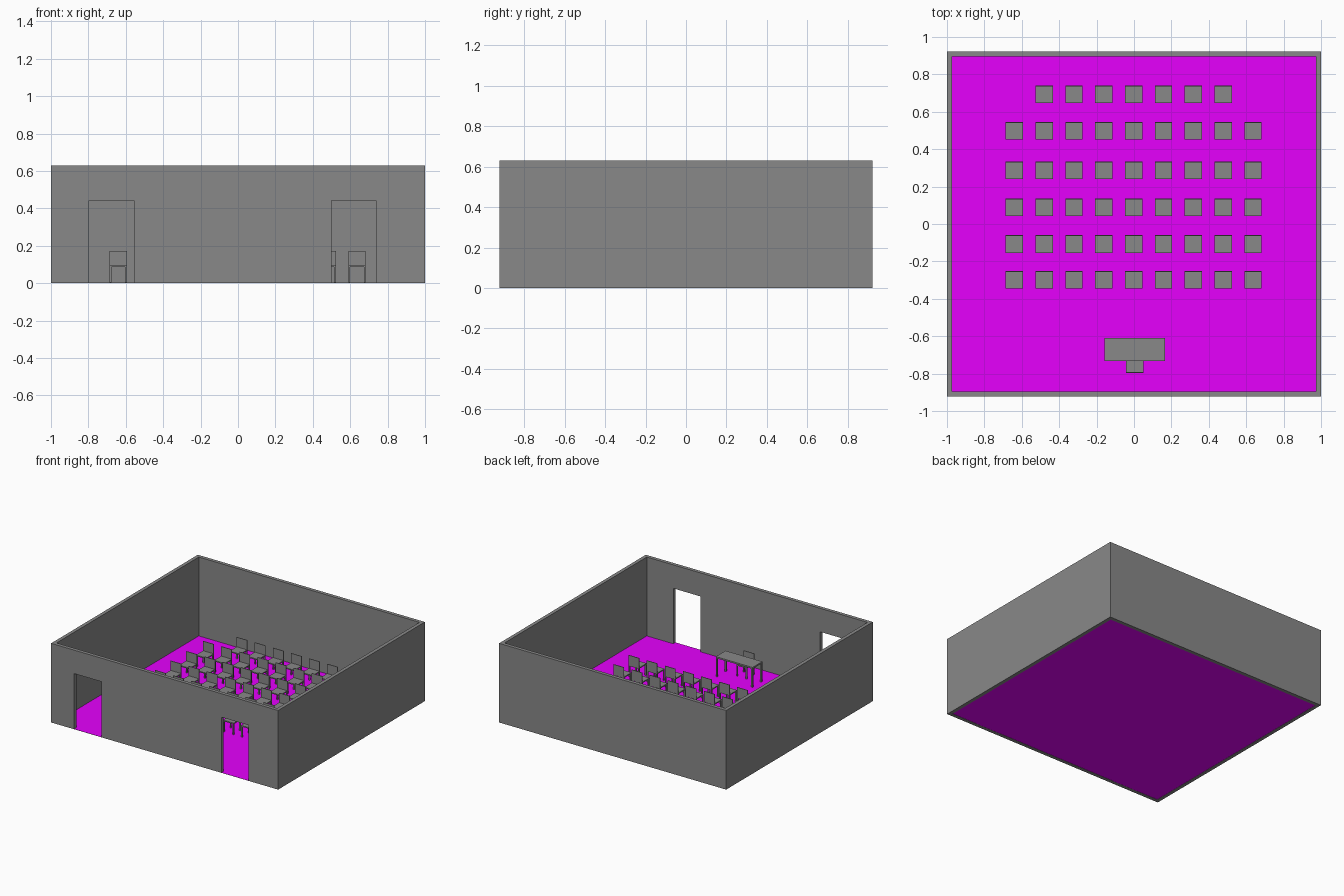
import bpy, bmesh, math
from mathutils import Matrix, Vector

if "Cube" in bpy.data.objects:
    bpy.data.objects.remove(bpy.data.objects["Cube"])


def material(name, rgb):
    mat = bpy.data.materials.new(name)
    mat.diffuse_color = (*rgb, 1)
    mat.use_nodes = True
    mat.node_tree.nodes["Principled BSDF"].inputs["Base Color"].default_value = mat.diffuse_color
    return mat


GREY = material("dark_grey", (0.25, 0.25, 0.25))
MAGENTA = material("floor_magenta", (0.79, 0.0, 0.98))


def add_box(bm, lo, hi):
    """Add an axis-aligned box between two corners."""
    lo, hi = Vector(lo), Vector(hi)
    m = Matrix.Translation((lo + hi) / 2) @ Matrix.Diagonal((*(hi - lo), 1))
    bmesh.ops.create_cube(bm, size=1, matrix=m)


def make_mesh(name, boxes):
    bm = bmesh.new()
    for lo, hi in boxes:
        add_box(bm, lo, hi)
    me = bpy.data.meshes.new(name)
    bm.to_mesh(me)
    bm.free()
    me.materials.append(GREY)
    return me


def place(name, me, loc=(0, 0, 0), rot=0):
    ob = bpy.data.objects.new(name, me)
    ob.location = loc
    ob.rotation_euler.z = rot
    bpy.context.collection.objects.link(ob)
    return ob


def legs(w, d, h, t):
    """Four square legs in the corners of a w x d footprint."""
    out = []
    for sx in (-1, 1):
        for sy in (-1, 1):
            cx, cy = sx * (w - t) / 2, sy * (d - t) / 2
            out.append(((cx - t / 2, cy - t / 2, FLOOR + 0.001), (cx + t / 2, cy + t / 2, h)))
    return out


HX, HY, H, T = 1.0, 0.923, 0.63, 0.028
FLOOR = 0.002
DOORS = {"left_door": (-0.797, -0.555), "right_door": (0.499, 0.738)}

# room walls: solid block with the inside and two doorways cut away
walls = place("walls", make_mesh("walls", [((-HX, -HY, 0), (HX, HY, H))]))
cuts = {"room_cutter": ((-HX + T, -HY + T, -0.1), (HX - T, HY - T, H + 0.1))}
for name, (x0, x1) in DOORS.items():
    cuts[name + "_cutter"] = ((x0, -HY - 0.1, 0.001), (x1, -HY + 0.1, 0.443))
bpy.context.view_layer.objects.active = walls
for name, box in cuts.items():
    cutter = place(name, make_mesh(name, [box]))
    cutter.hide_render = True
    mod = walls.modifiers.new(name, 'BOOLEAN')
    mod.operation, mod.solver, mod.object = 'DIFFERENCE', 'EXACT', cutter
    bpy.ops.object.modifier_apply(modifier=name)
    bpy.data.objects.remove(cutter)

# magenta floor sheet with a tongue running out through each doorway
bm = bmesh.new()
inner = -HY + T
xs = [-HX + T] + sorted(x for door in DOORS.values() for x in door) + [HX - T]
front = [bm.verts.new((x, inner, FLOOR)) for x in xs]
back = [bm.verts.new((x, HY - T, FLOOR)) for x in (xs[-1], xs[0])]
bm.faces.new(front + back)
for i in (1, 3):
    tongue = [bm.verts.new((xs[k], -HY, FLOOR)) for k in (i, i + 1)]
    bm.faces.new(tongue + [front[i + 1], front[i]])
floor_mesh = bpy.data.meshes.new("floor")
bm.to_mesh(floor_mesh)
bm.free()
floor_mesh.materials.append(MAGENTA)
place("floor", floor_mesh)

# chair: legs, seat and backrest, facing -y
W, D = 0.093, 0.094
chair = make_mesh("chair", legs(W, D, 0.087, 0.01) + [
    ((-W / 2, -D / 2, 0.087), (W / 2, D / 2, 0.096)),
    ((-W / 2, D / 2 - 0.005, 0.096), (W / 2, D / 2, 0.172)),
])

# rows of audience chairs; the back row is two chairs shorter
for r, y in enumerate((0.693, 0.499, 0.287, 0.089, -0.107, -0.299)):
    n = 3 if r == 0 else 4
    for c in range(-n, n + 1):
        place(f"chair_row{r + 1}_{c + n + 1}", chair, (-0.002 + 0.1595 * c, y, 0))

# desk and the chair behind it
DW, DD = 0.324, 0.123
desk = make_mesh("desk", legs(DW, DD, 0.15, 0.012) + [
    ((-DW / 2, -DD / 2, 0.15), (DW / 2, DD / 2, 0.162))])
place("desk", desk, (0.003, -0.672, 0))
place("desk_chair", chair, (0.003, -0.75, 0), math.pi)
